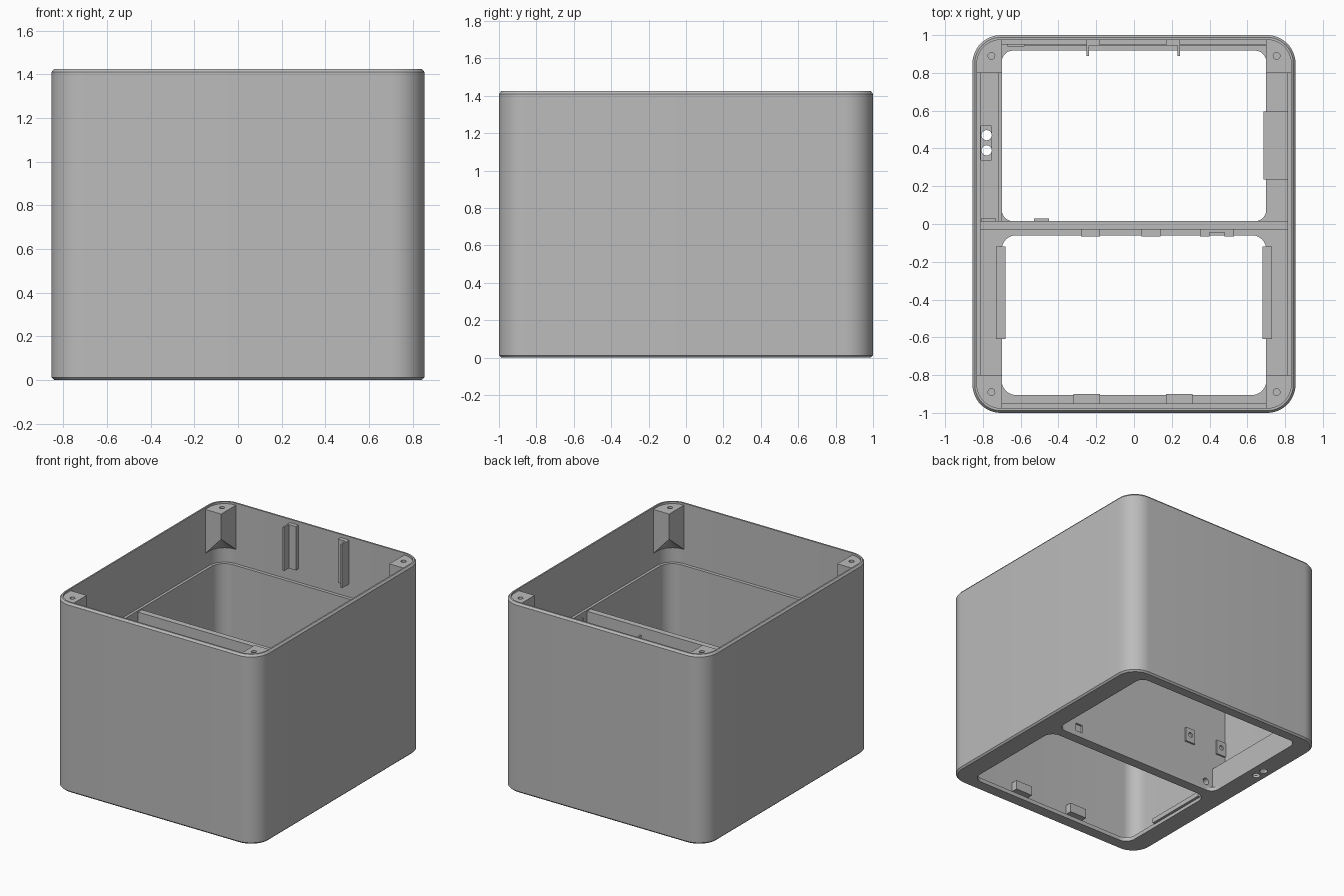
import bpy, bmesh, math
from mathutils import Vector

cube = bpy.data.objects.get("Cube")
if cube:
    bpy.data.objects.remove(cube, do_unlink=True)

grey = bpy.data.materials.new("plain grey")
grey.use_nodes = True
COLOUR = (0.5, 0.5, 0.5, 1)
grey.diffuse_color = COLOUR
grey.node_tree.nodes["Principled BSDF"].inputs["Base Color"].default_value = COLOUR

HEIGHT, FLOOR, LEDGE = 1.425, 0.03, 0.97


def finish(name, bm):
    bmesh.ops.recalc_face_normals(bm, faces=bm.faces)
    mesh = bpy.data.meshes.new(name)
    bm.to_mesh(mesh)
    bm.free()
    mesh.materials.append(grey)
    obj = bpy.data.objects.new(name, mesh)
    bpy.context.collection.objects.link(obj)
    return obj


def box(name, x0, x1, y0, y1, z0, z1):
    bm = bmesh.new()
    bmesh.ops.create_cube(bm, size=1)
    for v in bm.verts:
        v.co = Vector((x1 if v.co.x > 0 else x0,
                       y1 if v.co.y > 0 else y0,
                       z1 if v.co.z > 0 else z0))
    return finish(name, bm)


def rounded_outline(x0, x1, y0, y1, r, steps=12):
    corners = [(x1 - r, y1 - r), (x0 + r, y1 - r), (x0 + r, y0 + r), (x1 - r, y0 + r)]
    points = []
    for i, (cx, cy) in enumerate(corners):
        for k in range(steps + 1):
            a = math.pi / 2 * (i + k / steps)
            points.append((cx + r * math.cos(a), cy + r * math.sin(a)))
    return points


def loft(name, rings):
    """Closed solid through (outline, z) rings."""
    bm = bmesh.new()
    loops = [[bm.verts.new((x, y, z)) for x, y in pts] for pts, z in rings]
    for a, b in zip(loops, loops[1:]):
        for i in range(len(a)):
            j = (i + 1) % len(a)
            bm.faces.new((a[i], a[j], b[j], b[i]))
    bm.faces.new(loops[0])
    bm.faces.new(loops[-1])
    return finish(name, bm)


def slab(name, x0, x1, y0, y1, r, z0, z1):
    pts = rounded_outline(x0, x1, y0, y1, r)
    return loft(name, [(pts, z0), (pts, z1)])


def drill(name, location, r, depth, axis="Z"):
    bm = bmesh.new()
    bmesh.ops.create_cone(bm, cap_ends=True, segments=24, radius1=r, radius2=r, depth=depth)
    obj = finish(name, bm)
    obj.location = location
    if axis == "Y":
        obj.rotation_euler.x = math.pi / 2
    return obj


def cut(obj, cutters):
    for c in cutters:
        c.hide_render = True
        mod = obj.modifiers.new("cut", "BOOLEAN")
        mod.operation, mod.solver, mod.object = "DIFFERENCE", "EXACT", c
    bpy.context.view_layer.update()
    graph = bpy.context.evaluated_depsgraph_get()
    mesh = bpy.data.meshes.new_from_object(obj.evaluated_get(graph))
    obj.modifiers.clear()
    obj.data = mesh
    for c in cutters:
        bpy.data.objects.remove(c, do_unlink=True)


def smooth(obj):
    bpy.ops.object.select_all(action="DESELECT")
    obj.select_set(True)
    bpy.context.view_layer.objects.active = obj
    bpy.ops.object.shade_smooth_by_angle(angle=math.radians(30))


# Outer shell: chamfered rounded block, hollowed, with two floor openings
full = rounded_outline(-0.855, 0.855, -1, 1, 0.15)
trim = rounded_outline(-0.843, 0.843, -0.988, 0.988, 0.138)
shell = loft("shell", [(trim, 0), (full, 0.012), (full, HEIGHT - 0.015), (trim, HEIGHT)])
cut(shell, [
    slab("upper_cavity", -0.832, 0.832, -0.975, 0.975, 0.127, LEDGE, 2),
    slab("lower_cavity", -0.812, 0.812, -0.95, 0.95, 0.107, FLOOR, LEDGE + 0.1),
    slab("front_opening", -0.7, 0.7, -0.905, -0.06, 0.075, -0.1, 0.1),
    slab("back_opening", -0.7, 0.7, 0.015, 0.918, 0.06, -0.1, 0.1),
    drill("hole_a", (-0.78, 0.47, 0), 0.027, 0.3),
    drill("hole_b", (-0.78, 0.39, 0), 0.027, 0.3),
    box("hole_recess", -0.81, -0.755, 0.34, 0.52, 0.018, 0.1),
])
smooth(shell)

# Divider wall with cable openings
divider = box("divider", -0.82, 0.82, -0.03, 0.015, 0.015, LEDGE - 0.01)
cut(divider, [
    drill("cable_hole", (-0.64, 0, 0.07), 0.025, 0.3, "Y"),
    box("cable_notch", 0.48, 0.54, 0, 0.1, 0.04, 0.1),
])

# Clips on the divider's front and back
for i, (x0, x1) in enumerate([(-0.28, -0.18), (0.04, 0.14), (0.35, 0.4), (0.48, 0.53)]):
    box(f"divider_clip_{i}", x0, x1, -0.066, -0.025, 0.06, 0.13)
box("divider_clip_bridge", 0.39, 0.49, -0.045, -0.025, 0.06, 0.13)
for i, x in enumerate([-0.49, -0.77]):
    bracket = box(f"divider_bracket_{i}", x - 0.04, x + 0.04, 0.01, 0.028, 0.32, 0.43)
    cut(bracket, [drill("bracket_hole", (x, 0.028, 0.38), 0.018, 0.03, "Y")])

# Front wall clips
for x0, x1 in [(-0.32, -0.18), (0.17, 0.31)]:
    box("front_wall_clip", x0, x1, -0.96, -0.9, 0.06, 0.13)

# Side rails beside the front opening
for s in (-1, 1):
    box("side_rail", min(s * 0.68, s * 0.73), max(s * 0.68, s * 0.73), -0.61, -0.12, FLOOR - 0.005, 0.06)

# Low inner wall and opposite block beside the back opening
box("low_inner_wall", -0.72, -0.7, 0.01, 0.93, 0.01, 0.19)
box("side_block", 0.685, 0.82, 0.235, 0.595, FLOOR - 0.005, 0.2)

# Shallow strip along the floor at the back
box("back_floor_strip", -0.58, 0.7, 0.945, 0.96, FLOOR - 0.005, 0.1)
box("back_floor_tab", -0.67, -0.58, 0.94, 0.965, FLOOR - 0.005, 0.08)

# Guide rails on the back wall
for x0, x1, fin in [(-0.25, -0.18, -0.245), (0.17, 0.24, 0.237)]:
    box("guide_block", x0, x1, 0.945, 0.98, 1.07, 1.4)
    box("guide_fin", fin - 0.006, fin + 0.006, 0.89, 0.98, 1.07, 1.4)


def corner_post(sx, sy):
    top, low, inner = 1.41, 1.07, 1.22
    outline = [(0.7, 0.8), (0.84, 0.8)]
    for k in range(9):
        a = math.pi / 2 * k / 8
        outline.append((0.705 + 0.135 * math.cos(a), 0.85 + 0.135 * math.sin(a)))
    outline.append((0.7, 0.985))
    bm = bmesh.new()
    up = [bm.verts.new((sx * x, sy * y, top)) for x, y in outline]
    down = [bm.verts.new((sx * x, sy * y, low if i else inner)) for i, (x, y) in enumerate(outline)]
    n = len(outline)
    bm.faces.new(up)
    for i in range(n):
        j = (i + 1) % n
        bm.faces.new((up[i], up[j], down[j], down[i]))
    for i in range(1, n - 1):
        bm.faces.new((down[0], down[i], down[i + 1]))
    post = finish("corner_post", bm)
    cut(post, [drill("screw_hole", (sx * 0.755, sy * 0.89, top), 0.018, 0.2)])


# Screw posts in the four top corners
for sx in (-1, 1):
    for sy in (-1, 1):
        corner_post(sx, sy)
